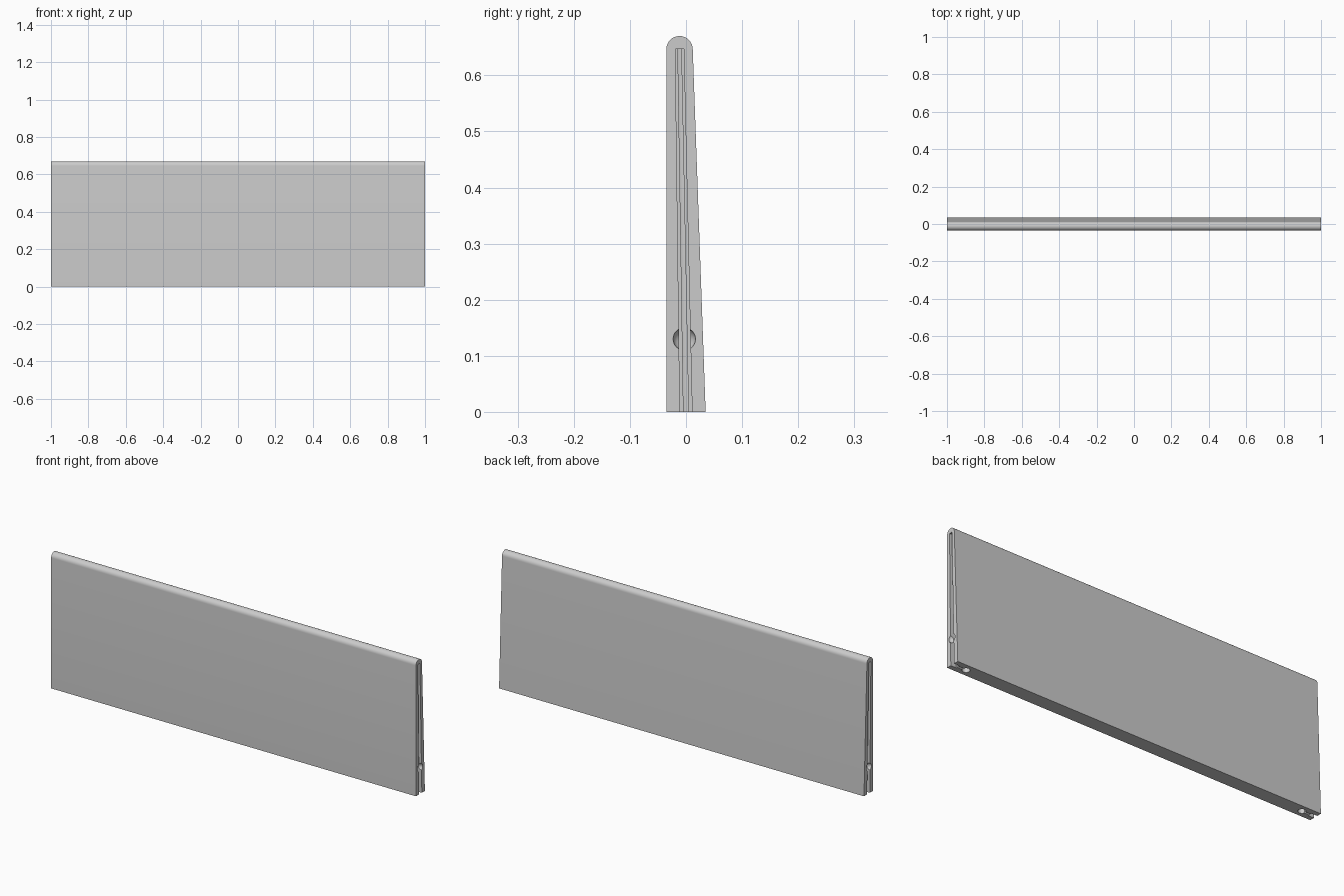
import bpy, bmesh, math
from mathutils import Vector

if "Cube" in bpy.data.objects:
    bpy.data.objects.remove(bpy.data.objects["Cube"])

grey = bpy.data.materials.new("plain grey")
grey.diffuse_color = (0.6, 0.6, 0.6, 1)
grey.use_nodes = True
grey.node_tree.nodes["Principled BSDF"].inputs["Base Color"].default_value = grey.diffuse_color


def make_object(name, bm):
    bmesh.ops.recalc_face_normals(bm, faces=bm.faces[:])
    mesh = bpy.data.meshes.new(name)
    bm.to_mesh(mesh)
    bm.free()
    mesh.materials.append(grey)
    obj = bpy.data.objects.new(name, mesh)
    bpy.context.collection.objects.link(obj)
    return obj


def extrude_profile(name, points, x0, x1):
    """Extrude a closed (y, z) profile along x."""
    bm = bmesh.new()
    face = bm.faces.new([bm.verts.new((x0, y, z)) for y, z in points])
    res = bmesh.ops.extrude_face_region(bm, geom=[face])
    verts = [v for v in res["geom"] if isinstance(v, bmesh.types.BMVert)]
    bmesh.ops.translate(bm, verts=verts, vec=(x1 - x0, 0, 0))
    return make_object(name, bm)


def cut(target, cutter):
    cutter.hide_render = True
    mod = target.modifiers.new("cut", 'BOOLEAN')
    mod.operation = 'DIFFERENCE'
    mod.solver = 'EXACT'
    mod.object = cutter
    bpy.context.view_layer.objects.active = target
    bpy.ops.object.modifier_apply(modifier=mod.name)
    bpy.data.objects.remove(cutter)


# Tapered panel with a rounded top edge
R, CY, CZ = 0.0235, -0.0115, 0.6465
arc = [(CY + R * math.cos(a), CZ + R * math.sin(a))
       for a in (math.pi * i / 16 for i in range(17))]
panel = extrude_profile("panel", [(-0.035, 0), (0.035, 0)] + arc, -1, 1)

TOP = 0.647
for s in (-1, 1):
    # Wide outer slot and narrow inner slot, both leaning with the panel
    for label, wb, wt, depth in (("outer", 0.011, 0.0075, 0.03),
                                 ("inner", 0.0045, 0.003, 0.075)):
        lean = 0.0115 * 0.02 / TOP
        pts = [(-wb + lean, -0.02), (wb + lean, -0.02),
               (wt - 0.0115, TOP), (-wt - 0.0115, TOP)]
        cut(panel, extrude_profile(label + "_slot_cutter", pts,
                                   s * (1 - depth), s * 1.02))

    # Tapered upright bore at the inner end of the slot
    bm = bmesh.new()
    bmesh.ops.create_cone(bm, cap_ends=True, segments=24,
                          radius1=0.018, radius2=0.011, depth=TOP + 0.02)
    for v in bm.verts:
        v.co.z += (TOP - 0.02) / 2
        v.co += Vector((s * 0.925, -0.0115 * v.co.z / TOP, 0))
    cut(panel, make_object("bore_cutter", bm))

    # Round pocket in the end face
    bm = bmesh.new()
    bmesh.ops.create_uvsphere(bm, u_segments=24, v_segments=16, radius=0.02)
    bmesh.ops.translate(bm, verts=bm.verts[:], vec=(s, -0.003, 0.13))
    cut(panel, make_object("pocket_cutter", bm))

bpy.ops.object.select_all(action='DESELECT')
panel.select_set(True)
bpy.context.view_layer.objects.active = panel
bpy.ops.object.shade_smooth_by_angle(angle=math.radians(30))
